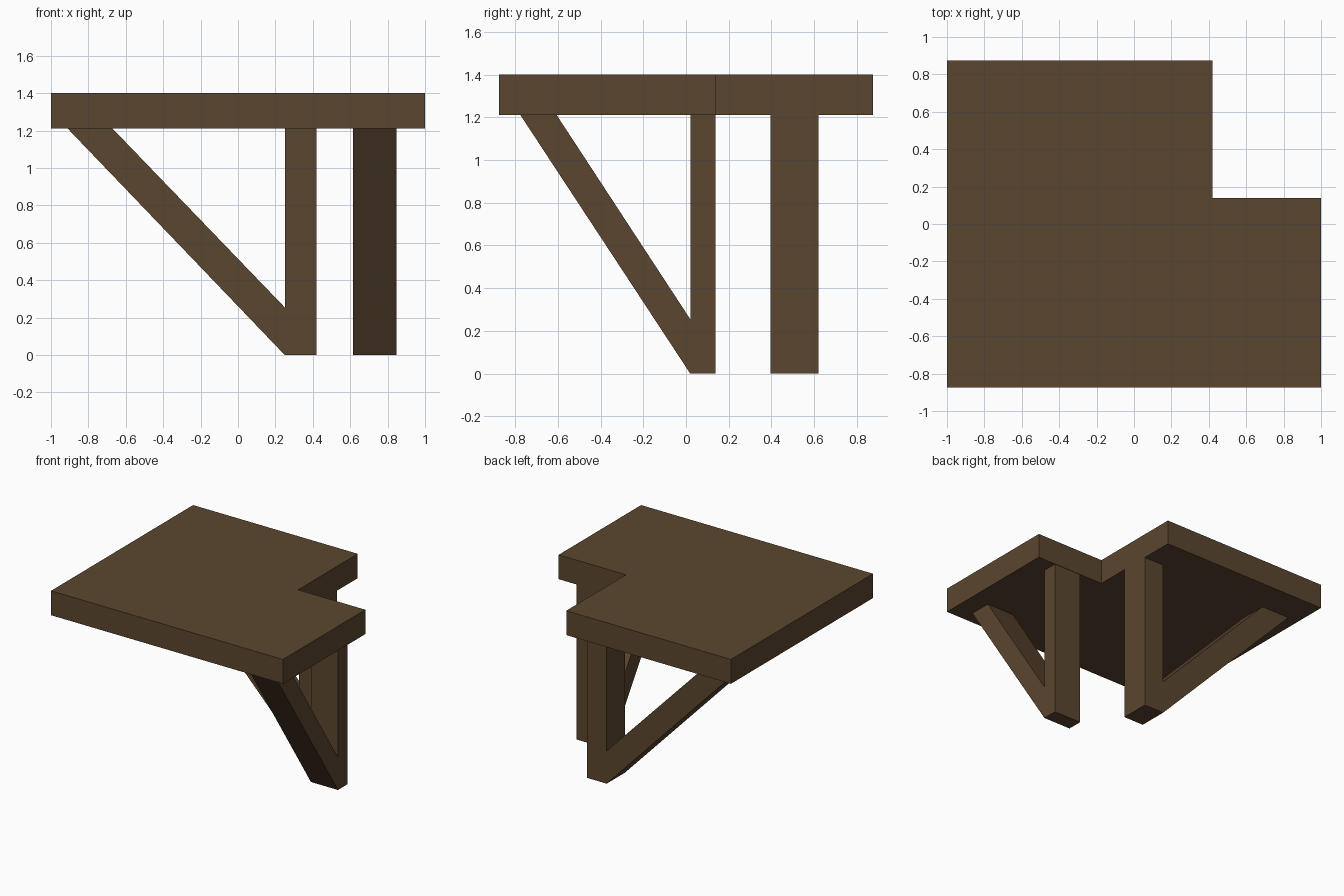
import bpy, bmesh
from mathutils import Vector

if "Cube" in bpy.data.objects:
    bpy.data.objects.remove(bpy.data.objects["Cube"])

wood = bpy.data.materials.new("dark_brown_wood")
wood.diffuse_color = (0.105, 0.061, 0.029, 1.0)
wood.use_nodes = True
wood.node_tree.nodes["Principled BSDF"].inputs["Base Color"].default_value = wood.diffuse_color


def prism(name, profile, direction):
    """Extrude a flat outline of 3D points along a direction."""
    bm = bmesh.new()
    face = bm.faces.new([bm.verts.new(p) for p in profile])
    ext = bmesh.ops.extrude_face_region(bm, geom=[face], use_keep_orig=True)
    moved = [v for v in ext["geom"] if isinstance(v, bmesh.types.BMVert)]
    bmesh.ops.translate(bm, verts=moved, vec=Vector(direction))
    bmesh.ops.recalc_face_normals(bm, faces=bm.faces)
    mesh = bpy.data.meshes.new(name)
    bm.to_mesh(mesh)
    bm.free()
    mesh.materials.append(wood)
    obj = bpy.data.objects.new(name, mesh)
    bpy.context.collection.objects.link(obj)
    return obj


TOP, UNDER, JOINT = 1.40, 1.21, 0.255

# L-shaped slab with a notch in the back right corner
outline = [(-1, -0.875), (1, -0.875), (1, 0.14), (0.42, 0.14), (0.42, 0.875), (-1, 0.875)]
prism("platform", [(x, y, UNDER) for x, y in outline], (0, 0, TOP - UNDER))


def bracket_outline(outer, inner, brace_in, brace_out):
    """Upright post joined at its foot to a slanted brace, as one outline."""
    return [(outer, 0), (outer, UNDER), (inner, UNDER), (inner, JOINT),
            (brace_in, UNDER), (brace_out, UNDER), (inner, 0)]


# Back bracket, brace leaning to the left
prism("back_bracket",
      [(a, 0.395, z) for a, z in bracket_outline(0.42, 0.25, -0.67, -0.91)],
      (0, 0.225, 0))

# Right bracket, brace leaning to the front
prism("right_bracket",
      [(0.615, a, z) for a, z in bracket_outline(0.137, 0.02, -0.605, -0.775)],
      (0.233, 0, 0))
